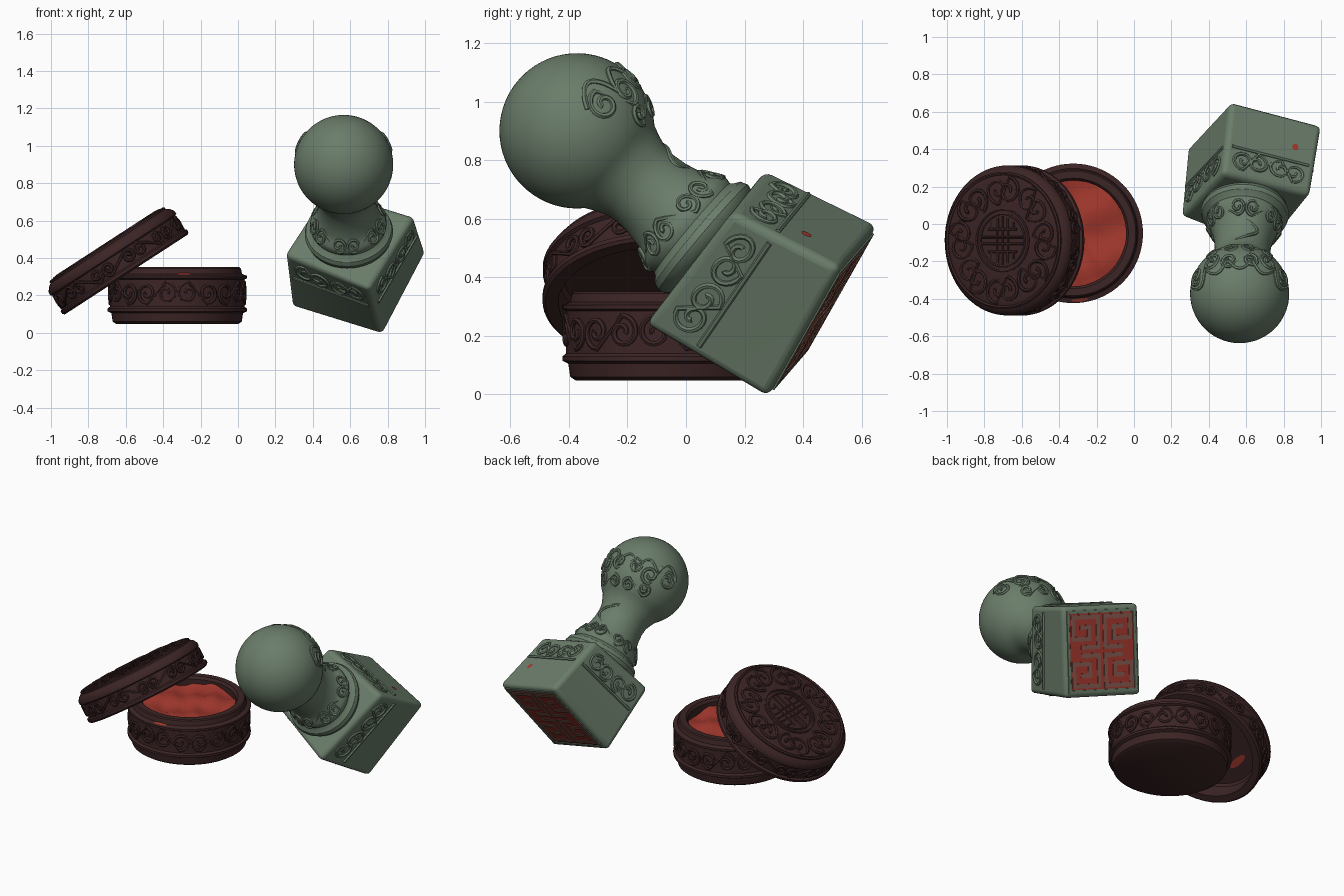
import bpy, bmesh, math, random
from mathutils import Vector, Matrix

if "Cube" in bpy.data.objects:
    bpy.data.objects.remove(bpy.data.objects["Cube"])
random.seed(4)
PI = math.pi


def material(name, col):
    m = bpy.data.materials.new(name)
    m.diffuse_color = (*col, 1)
    m.use_nodes = True
    m.node_tree.nodes["Principled BSDF"].inputs["Base Color"].default_value = m.diffuse_color
    return m


JADE = material("jade green", (0.145, 0.205, 0.145))
WOOD = material("dark red wood", (0.046, 0.018, 0.0185))
RED = material("vermilion paste", (0.37, 0.04, 0.027))
STAIN = material("stained jade", (0.23, 0.10, 0.075))


def mesh_object(name, bm, mat):
    bmesh.ops.recalc_face_normals(bm, faces=bm.faces)
    me = bpy.data.meshes.new(name)
    bm.to_mesh(me)
    bm.free()
    me.materials.append(mat)
    ob = bpy.data.objects.new(name, me)
    bpy.context.collection.objects.link(ob)
    return ob


def lathe(name, profile, mat, M, seg=72, wobble=None):
    """Revolve (radius, height) points about the local z axis of M."""
    bm = bmesh.new()
    rings = []
    for r, z in profile:
        if r < 1e-5:
            rings.append([bm.verts.new(M @ Vector((0, 0, z)))])
            continue
        ring = []
        for i in range(seg):
            a = 2 * PI * i / seg
            x, y = r * math.cos(a), r * math.sin(a)
            ring.append(bm.verts.new(M @ Vector((x, y, z + (wobble(x, y) if wobble else 0)))))
        rings.append(ring)
    for A, B in zip(rings, rings[1:]):
        for i in range(seg):
            j = (i + 1) % seg
            q = [A[i % len(A)], A[j % len(A)], B[j % len(B)], B[i % len(B)]]
            bm.faces.new(list(dict.fromkeys(q)))
    return mesh_object(name, bm, mat)


def relief(name, fn, paths, mat, depth):
    """Raised carved lines: 2D paths laid on a surface by fn(u, v)."""
    cu = bpy.data.curves.new(name, 'CURVE')
    cu.dimensions = '3D'
    cu.bevel_depth, cu.bevel_resolution, cu.use_fill_caps = depth, 1, True
    for path in paths:
        sp = cu.splines.new('POLY')
        sp.points.add(len(path) - 1)
        for p, uv in zip(sp.points, path):
            p.co = (*fn(*uv), 1)
    cu.materials.append(mat)
    ob = bpy.data.objects.new(name, cu)
    bpy.context.collection.objects.link(ob)
    bpy.ops.object.select_all(action='DESELECT')
    ob.select_set(True)
    bpy.context.view_layer.objects.active = ob
    bpy.ops.object.convert(target='MESH')


def scroll(cx, cy, w, h, flip=1):
    """S-shaped double spiral, w wide and h high."""
    R, half = h / 2, []
    for i in range(25):
        t = i / 24
        a = PI / 2 + 2.6 * PI * (1 - t)
        r = R * (0.2 + 0.8 * t)
        half.append((-(w / 2 - R) + r * math.cos(a), r * math.sin(a)))
    pts = half + [(-x, -y) for x, y in reversed(half)]
    return [(cx + x, cy + flip * y) for x, y in pts]


def circle(r, n=40):
    return [(r * math.cos(2 * PI * i / n), r * math.sin(2 * PI * i / n)) for i in range(n + 1)]


def smudge(name, fn):
    """Thin red plate: unit circle mapped onto a surface."""
    bm = bmesh.new()
    bm.faces.new([bm.verts.new(fn(x, y)) for x, y in circle(1, 14)[:-1]])
    mesh_object(name, bm, RED)


# ---- paste box base
base = Matrix.Translation((-0.325, -0.05, 0))
lathe("paste_box_base", [(0, .047), (.325, .047), (.345, .06), (.352, .105), (.372, .115), (.372, .13),
      (.36, .14), (.36, .285), (.373, .292), (.373, .305), (.347, .315), (.34, .345), (.333, .351),
      (.295, .351), (.283, .335), (.283, .27), (0, .27)], WOOD, base)


def on_base(u, v):
    return base @ Vector((.362 * math.cos(u / .36), .362 * math.sin(u / .36), v))


step = 2 * PI * .36 / 10
relief("base_scrolls", on_base, [scroll(i * step, .213, step * .98, .115, (-1) ** i) for i in range(10)], WOOD, .010)
smudge("rim_smudge", lambda x, y: base @ Vector((
    (.359 + .008 * y) * math.cos(-1.47 + .13 * x), (.359 + .008 * y) * math.sin(-1.47 + .13 * x), .316 - .0035 * y)))

# ---- red paste with an uneven top
lathe("seal_paste", [(.284, .28)] + [(.284 * (1 - i / 9), .305) for i in range(10)], RED, base, 48,
      lambda x, y: .011 * math.sin(17 * x + 5 * y) + .009 * math.sin(23 * y - 9 * x) + .005 * math.sin(41 * x + 30 * y)
      + random.uniform(-.02, .02) * math.hypot(x, y) ** 1.5)

# ---- tilted lid, hollow underneath
lid = Matrix.Translation((-0.597, -0.088, 0.312)) @ Matrix.Rotation(math.radians(-33), 4, 'Y')
lathe("paste_box_lid", [(0, .115), (.33, .11), (.342, .095), (.347, 0), (.392, 0), (.402, .01), (.402, .026),
      (.388, .034), (.388, .12), (.401, .127), (.401, .145), (.385, .168), (.36, .185), (.325, .192), (0, .194)],
      WOOD, lid)


def on_lid_side(u, v):
    return lid @ Vector((.391 * math.cos(u / .391), .391 * math.sin(u / .391), v))


def on_lid_top(u, v):
    r = .268 + v
    return lid @ Vector((r * math.cos(u / .268), r * math.sin(u / .268), .192 - max(0, r - .325) * .2))


step = 2 * PI * .391 / 12
relief("lid_side_scrolls", on_lid_side, [scroll(i * step, .077, step * .98, .075, (-1) ** i) for i in range(12)],
       WOOD, .009)
step = 2 * PI * .268 / 8
relief("lid_top_scrolls", on_lid_top, [scroll(i * step, 0, step * 1.0, .145, (-1) ** i) for i in range(8)]
       + [[(x * 8 * step / 60, .09) for x in range(61)]], WOOD, .010)

# round lattice medallion in the middle of the lid
bars = [circle(.165), circle(.14), [(0, -.13), (0, .13)]]
for s in (-1, 1):
    bars += [[(-.13, s * .018), (.13, s * .018)], [(s * .035, -.06), (s * .035, .06)],
             [(-.09, s * .06), (.09, s * .06)], [(s * .03, .06), (s * .03, .12)], [(s * .03, -.06), (s * .03, -.12)],
             [(s * .07, .06), (s * .07, .1)], [(s * .07, -.06), (s * .07, -.1)]]
relief("lid_medallion", lambda x, y: lid @ Vector((x, y, .194)), bars, WOOD, .007)
smudge("lid_inner_smudge", lambda x, y: lid @ Vector((-.22 + .025 * x, .06 + .07 * y + .03 * x, .106)))

# ---- stamp block: four corners of the printing face, four of the shoulder
P = [Vector(p) for p in ((.77, .276, 0), (.995, .52, .43), (.52, .645, .575), (.295, .401, .145))]
T = [Vector(p) for p in ((.70, -.13, .24), (.935, .16, .615), (.48, .272, .757), (.26, .045, .42))]
mid = sum(P + T, Vector()) / 8
P, T = ([mid + (p - mid) * 1.03 for p in q] for q in (P, T))
bm = bmesh.new()
p, t = [bm.verts.new(v) for v in P], [bm.verts.new(v) for v in T]
bm.faces.new(p)
bm.faces.new(t)
for i in range(4):
    j = (i + 1) % 4
    bm.faces.new((p[i], p[j], t[j], t[i]))
bmesh.ops.subdivide_edges(bm, edges=bm.edges[:], cuts=4, use_grid_fill=True)
block = mesh_object("stamp_block", bm, JADE)
bev = block.modifiers.new("rounded", 'BEVEL')
bev.width, bev.segments, bev.limit_method, bev.angle_limit = .028, 4, 'ANGLE', math.radians(40)


def patch(a, b, c, d):
    """Surface function over a four-cornered face, h lifts outward."""
    n = (b - a).cross(d - a).normalized()
    if n.dot((a + c) / 2 - mid) < 0:
        n = -n
    return lambda u, v, h=0: a.lerp(b, u).lerp(d.lerp(c, u), v) + n * h


sides = [patch(P[i], P[(i + 1) % 4], T[(i + 1) % 4], T[i]) for i in range(4)]
for k, f in enumerate(sides):
    relief(f"block_scrolls_{k}", f, [scroll(.3, .76, .40, .25), scroll(.71, .76, .40, .25, -1),
           [(.07, .60), (.93, .60)]], JADE, .010)
smudge("block_smudge", lambda x, y: sides[1](.25 + .035 * x, .40 + .045 * y, .004))

# ---- printing face: red ground with raised fret strips
face = patch(*P)


def slab(bm, f, u0, v0, u1, v1, h0, h1):
    lo, hi = ([bm.verts.new(f(u, v, h)) for u, v in ((u0, v0), (u1, v0), (u1, v1), (u0, v1))] for h in (h0, h1))
    bm.faces.new(lo)
    bm.faces.new(hi)
    for i in range(4):
        j = (i + 1) % 4
        bm.faces.new((lo[i], lo[j], hi[j], hi[i]))


bm = bmesh.new()
slab(bm, face, .085, .085, .915, .915, -.004, .003)
mesh_object("red_ground", bm, RED)
bm = bmesh.new()
fret = [(.0, .62), (0, 0), (1, 0), (1, 1), (.28, 1), (.28, .36), (.66, .36), (.66, .66)]
for sx in (-1, 1):
    for sy in (-1, 1):
        q = [(.5 + sx * (.045 + .33 * x), .5 + sy * (.045 + .33 * y)) for x, y in fret]
        for (x0, y0), (x1, y1) in zip(q, q[1:]):
            w = .024
            slab(bm, face, min(x0, x1) - w, min(y0, y1) - w, max(x0, x1) + w, max(y0, y1) + w, 0, .007)
mesh_object("fret_strips", bm, STAIN)
bm = bmesh.new()
for u0, v0, u1, v1 in ((.05, .05, .95, .08), (.05, .92, .95, .95), (.05, .05, .08, .95), (.92, .05, .95, .95)):
    slab(bm, face, u0, v0, u1, v1, -.004, .006)
mesh_object("face_frame", bm, JADE)

# ---- handle: collar, neck and ball turned on one axis
foot, ball = Vector((.595, .09, .51)), Vector((.565, -.372, .90))
axis = ball - foot
H = Matrix.Translation(foot) @ axis.to_track_quat('Z', 'Y').to_matrix().to_4x4()
L, R = axis.length, .265
prof = [(0, -.05), (.205, -.05), (.21, .0), (.228, .015), (.236, .04), (.228, .065), (.208, .08), (.2, .09),
        (.205, .11), (.2, .135), (.182, .155), (.166, .19), (.153, .25), (.149, .30), (.154, .345), (.17, .385)]
a0 = math.radians(136)
prof += [(R * math.sin(a0 * (1 - i / 24)), L + R * math.cos(a0 * (1 - i / 24))) for i in range(25)]
lathe("stamp_handle", prof, JADE, H)


def on_neck(u, v):
    r = .204 - max(0, v - .12) * .5
    return H @ Vector((r * math.cos(u / .19), r * math.sin(u / .19), v))


step = 2 * PI * .19 / 6
relief("neck_scrolls", on_neck, [scroll(i * step, .15, step, .085, (-1) ** i) for i in range(6)], JADE, .008)

# ---- cloud carving draped over the back of the ball
D, U = Vector((0, .84, .54)), Vector((0, -.54, .84))


def on_ball(a, b):
    return ball + (math.cos(b) * (math.sin(a) * Vector((1, 0, 0)) + math.cos(a) * D) + math.sin(b) * U) * R


clouds = [scroll(-.85, .1, .85, .42), scroll(.85, .1, .85, .42, -1), scroll(0, .22, .8, .36),
          scroll(-.4, -.25, .7, .3, -1), scroll(.4, -.25, .7, .3)]
clouds.append([(-1.3 + .04 * i, .16 + .3 * abs(math.sin(i * .04 * PI / .52)) ** .7) for i in range(66)])
# trailing wisp down the neck
relief("ball_clouds", on_ball, clouds, JADE, .010)
relief("neck_wisp", lambda u, v: H @ Vector((.152 * math.sin(u), .152 * math.cos(u), v)),
       [[(.5 * math.sin(i * .3), .21 + .012 * i) for i in range(14)]], JADE, .009)

# ---- smooth shading with crisp edges kept
bpy.ops.object.select_all(action='DESELECT')
for ob in bpy.context.scene.objects:
    if ob.type == 'MESH':
        ob.select_set(True)
        bpy.context.view_layer.objects.active = ob
bpy.ops.object.shade_smooth_by_angle(angle=math.radians(35))
